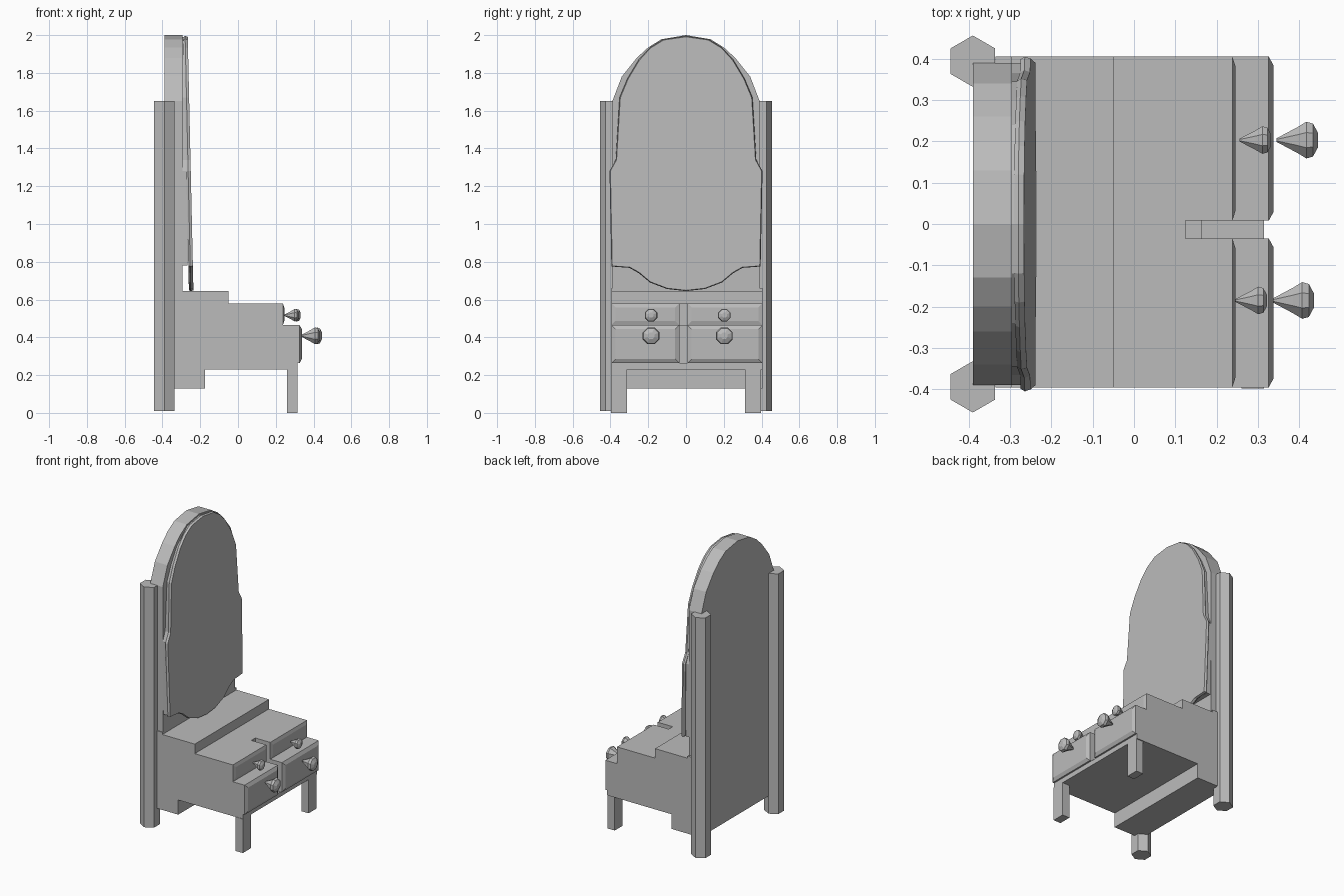
import bpy, bmesh, math
from mathutils import Vector

cube = bpy.data.objects.get("Cube")
if cube:
    bpy.data.objects.remove(cube, do_unlink=True)

GREY = (0.5, 0.5, 0.5, 1)
paint = bpy.data.materials.new("plain grey")
paint.use_nodes = True
paint.diffuse_color = GREY
paint.node_tree.nodes["Principled BSDF"].inputs["Base Color"].default_value = GREY


def finish(bm, name):
    bmesh.ops.recalc_face_normals(bm, faces=bm.faces)
    mesh = bpy.data.meshes.new(name)
    bm.to_mesh(mesh)
    bm.free()
    mesh.materials.append(paint)
    obj = bpy.data.objects.new(name, mesh)
    bpy.context.collection.objects.link(obj)
    return obj


def loft(name, rings):
    """Skin matching rings of points and cap both ends."""
    bm = bmesh.new()
    loops = [[bm.verts.new(p) for p in ring] for ring in rings]
    n = len(loops[0])
    for a, b in zip(loops, loops[1:]):
        for i in range(n):
            j = (i + 1) % n
            bm.faces.new((a[i], a[j], b[j], b[i]))
    bm.faces.new(loops[0])
    bm.faces.new(loops[-1])
    return finish(bm, name)


def rect(x, y0, y1, z0, z1):
    return [(x, y0, z0), (x, y1, z0), (x, y1, z1), (x, y0, z1)]


def box(name, x0, x1, y0, y1, z0, z1):
    return loft(name, [rect(x0, y0, y1, z0, z1), rect(x1, y0, y1, z0, z1)])


def mirrored(half):
    """Complete a (y, z) outline that runs up the +y side."""
    return half + [(-y, z) for y, z in reversed(half) if y > 0]


# Stepped carcass
profile = [(-.335, .13), (-.175, .13), (-.175, .23), (.315, .23), (.315, .263),
           (.165, .263), (.165, .465), (.125, .465), (.125, .58), (-.05, .58),
           (-.05, .645), (-.295, .645), (-.295, .66), (-.335, .66)]
loft("carcass", [[(x, y, z) for x, z in profile] for y in (-.395, .405)])

# Arched back board
arch = [(.34, 1.78), (.26, 1.88), (.20, 1.935), (.13, 1.978), (0, 2)]
board = mirrored([(.39, .13), (.39, 1.65)] + arch)
loft("back_board", [[(x, y, z) for y, z in board] for x in (-.39, -.295)])

# Leaning mirror with shoulders and a rounded lower edge
glass = mirrored([(0, .645), (.10, .656), (.19, .69), (.25, .74), (.30, .768),
                  (.395, .775), (.405, 1.28), (.372, 1.34), (.352, 1.67),
                  (.31, 1.77), (.25, 1.87), (.19, 1.935), (.12, 1.978), (0, 1.995)])


def lean(x, inset):
    return [(x - .03 * (z - .645) / 1.35, y * (1 - inset),
             1.3 + (z - 1.3) * (1 - inset * .5)) for y, z in glass]


loft("mirror", [lean(-.26, .015), lean(-.25, 0), lean(-.236, .012)])

# Spacer behind the mirror
spacer = mirrored([(.385, .78), (.39, 1.28), (.365, 1.34), (.345, 1.67),
                   (.30, 1.77), (.24, 1.87), (.12, 1.97), (0, 1.99)])
loft("mirror_spacer", [[(x, y, z) for y, z in spacer] for x in (-.297, -.268)])

# Six-sided posts and square front legs
for side, word in ((1, "left"), (-1, "right")):
    hexagon = [(-.39 + .062 * math.sin(k * math.pi / 3),
                side * .394 + .062 * math.cos(k * math.pi / 3)) for k in range(6)]
    loft(word + "_post", [[(x, y, z) for x, y in hexagon] for z in (.01, 1.65)])
    y0, y1 = sorted((side * .312, side * .398))
    box(word + "_front_leg", .26, .315, y0, y1, 0, .232)


# Drawers with raised panels, and flared knobs
def drawer(name, x0, x1, bulge, y0, y1, z0, z1):
    rim = .022
    loft(name, [rect(x0, y0, y1, z0, z1), rect(x1, y0, y1, z0, z1),
                rect(x1 + bulge, y0 + rim, y1 - rim, z0 + rim, z1 - rim)])


def knob(name, x, y, z, length, radius):
    shape = [(0, .1), (.5, .7), (.72, 1), (.88, .9), (1, .4)]
    sides = 8
    rings = []
    for along, wide in shape:
        rings.append([Vector((x + along * length,
                              y + wide * radius * math.cos(math.tau * (k + .5) / sides),
                              z + wide * radius * math.sin(math.tau * (k + .5) / sides)))
                      for k in range(sides)])
    loft(name, rings)


for word, y0, y1, ky, shift in (("left", .008, .405, .203, .01),
                                ("right", -.395, -.035, -.185, 0)):
    drawer(word + "_lower_drawer", .165, .326, .012, y0, y1, .263, .465)
    drawer(word + "_upper_drawer", .125, .238, .007, y0, y1, .465, .58)
    knob(word + "_lower_knob", .335 + shift, ky, .408, .1, .048)
    knob(word + "_upper_knob", .245 + shift, ky, .517, .077, .036)
